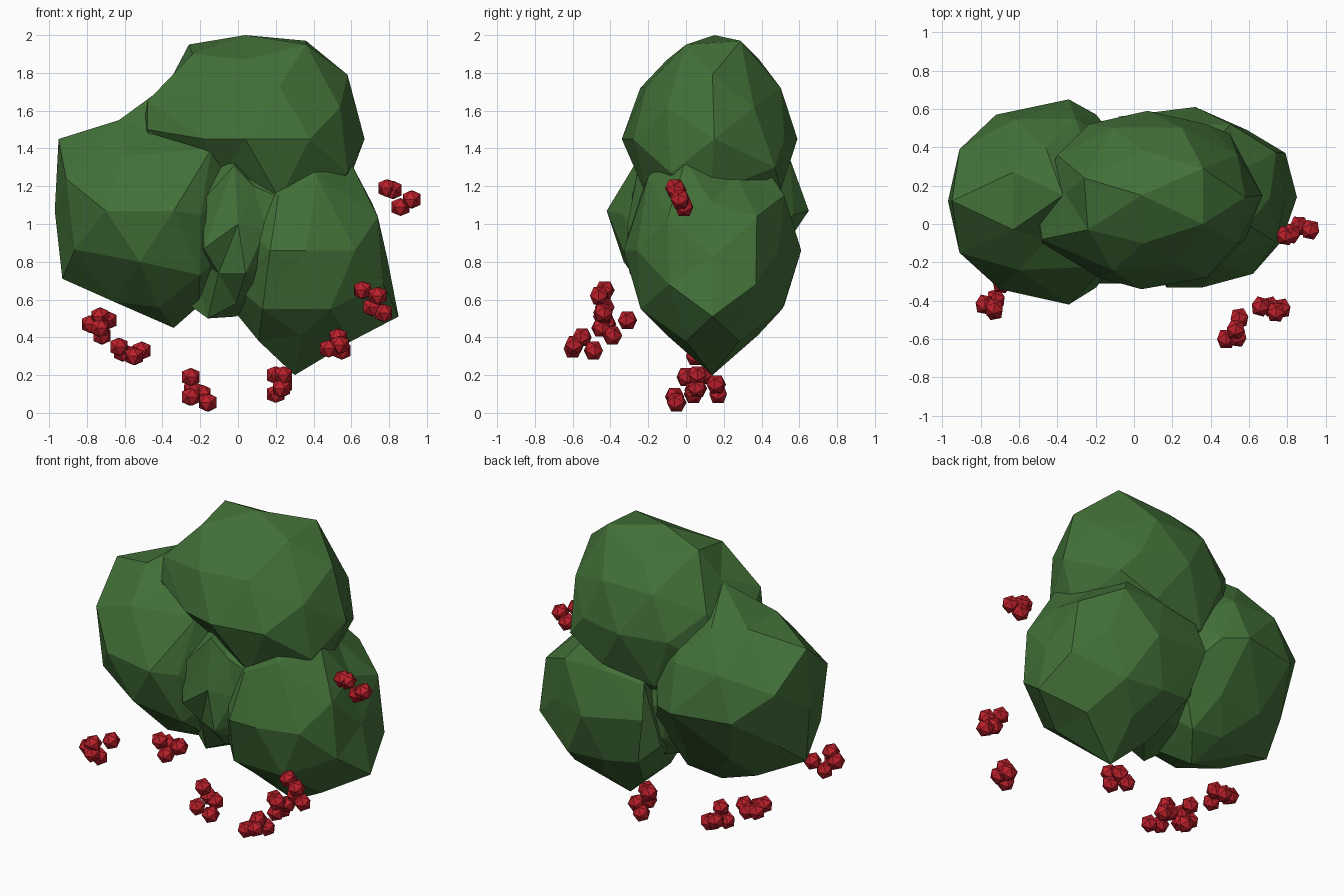
import bpy, bmesh, math, random
from mathutils import Vector, Matrix
from itertools import product

random.seed(4)


def material(name, rgb):
    m = bpy.data.materials.new(name)
    m.diffuse_color = (*rgb, 1)
    return m


LEAF = material("leaf green", (0.055, 0.162, 0.04))
RED = material("berry red", (0.50, 0.014, 0.024))


def ball_points(detail):
    """Icosahedron corners, plus edge midpoints pushed to the sphere when detailed."""
    phi = (1 + math.sqrt(5)) / 2
    corners = []
    for s, t in product((-1, 1), repeat=2):
        corners += [Vector((s, t * phi, 0)), Vector((0, s, t * phi)), Vector((t * phi, 0, s))]
    mids = [(a + b).normalized() for i, a in enumerate(corners) for b in corners[:i]
            if (a - b).length < 2.1]
    return [c.normalized() for c in corners] + (mids if detail else [])


def add_ball(bm, detail):
    verts = [bm.verts.new(p) for p in ball_points(detail)]
    bmesh.ops.convex_hull(bm, input=verts)
    return verts


def finish(bm, name, mat):
    bmesh.ops.recalc_face_normals(bm, faces=bm.faces)
    me = bpy.data.meshes.new(name)
    bm.to_mesh(me)
    bm.free()
    me.materials.append(mat)
    ob = bpy.data.objects.new(name, me)
    bpy.context.collection.objects.link(ob)


def foliage(name, centre, radii, pulls):
    """Faceted ellipsoid whose nearest free corner moves to each pull point."""
    bm = bmesh.new()
    free = add_ball(bm, True)
    for v in free:
        v.co = Vector(c + r * p for c, r, p in zip(centre, radii, v.co))
    for target in map(Vector, pulls):
        v = min(free, key=lambda q: (q.co - target).length)
        v.co = target
        free.remove(v)
    finish(bm, name, LEAF)


# Foliage masses
foliage("upper_foliage", (0.07, 0.13, 1.45), (0.58, 0.46, 0.54), [
    (0.04, 0.15, 2.0), (-0.24, -0.03, 1.90), (0.36, 0.0, 1.95), (-0.26, 0.24, 1.95),
    (0.36, 0.29, 1.97), (0.05, -0.10, 1.87), (0.05, 0.38, 1.88), (0.58, 0.14, 1.79),
    (0.67, 0.15, 1.45), (-0.36, 0.16, 1.76), (-0.48, -0.08, 1.65), (-0.48, -0.10, 1.50),
    (0.22, -0.21, 1.73), (0.22, -0.20, 1.13), (0.38, -0.28, 1.45), (0.04, -0.34, 1.45),
    (-0.18, -0.28, 1.45), (0.58, -0.08, 1.27), (0.50, 0.47, 1.30), (-0.11, -0.08, 1.2),
    (-0.11, 0.48, 1.12)])

foliage("left_foliage", (-0.46, 0.12, 1.05), (0.50, 0.53, 0.60), [
    (-0.95, 0.12, 1.45), (-0.93, 0.10, 0.71), (-0.97, 0.12, 1.07), (-0.37, 0.15, 1.74),
    (-0.63, -0.03, 1.55), (-0.63, 0.27, 1.55), (-0.34, 0.12, 0.45), (-0.70, -0.34, 1.07),
    (-0.34, -0.42, 1.07), (-0.72, 0.57, 1.07), (-0.34, 0.65, 1.07), (-0.52, -0.33, 0.80),
    (-0.14, -0.22, 1.40), (-0.91, 0.39, 1.24), (-0.91, -0.15, 1.24), (-0.20, -0.28, 0.73),
    (-0.45, -0.08, 1.49), (-0.60, -0.24, 1.36), (-0.66, 0.0, 0.59), (-0.66, 0.22, 0.59),
    (-0.42, -0.12, 0.56), (-0.42, 0.30, 0.58), (-0.61, 0.42, 0.76), (-0.30, 0.44, 0.76),
    (-0.87, 0.30, 0.87)])

foliage("right_foliage", (0.36, 0.14, 0.86), (0.47, 0.47, 0.58), [
    (0.30, 0.14, 0.20), (0.85, 0.14, 0.51), (0.71, 0.14, 1.11), (0.79, 0.37, 0.68),
    (0.77, -0.09, 0.68), (0.79, 0.14, 0.82), (0.17, -0.33, 0.86), (0.62, -0.26, 0.86),
    (0.13, -0.23, 0.55), (0.49, -0.24, 0.55), (0.42, -0.20, 1.25), (0.49, 0.51, 0.55),
    (0.32, 0.61, 0.86), (0.59, 0.49, 0.86), (0.33, -0.10, 0.41), (0.33, 0.38, 0.41),
    (0.60, 0.0, 0.38), (0.60, 0.28, 0.38), (0.11, 0.0, 0.38), (0.11, 0.28, 0.38),
    (-0.08, 0.56, 0.92), (-0.05, 0.50, 1.12), (0.0, 0.49, 0.60), (-0.07, 0.14, 0.60),
    (-0.10, 0.40, 0.70), (0.52, 0.26, 1.26)])

foliage("inner_foliage", (-0.01, 0.08, 0.97), (0.30, 0.38, 0.46), [
    (-0.18, -0.31, 0.87), (0.04, -0.30, 0.74), (-0.02, -0.25, 1.31), (0.20, -0.22, 1.15),
    (0.0, -0.31, 1.0), (-0.19, -0.29, 1.12), (-0.16, -0.10, 0.50), (-0.27, -0.05, 0.58)])

# Berry clusters
CLUSTERS = {
    "upper_right_berries": [(0.79, -0.06, 1.19), (0.82, -0.05, 1.18), (0.86, -0.01, 1.09),
                            (0.92, -0.03, 1.13)],
    "right_berries": [(0.66, -0.43, 0.65), (0.74, -0.46, 0.62), (0.71, -0.43, 0.56),
                      (0.77, -0.44, 0.53)],
    "front_right_berries": [(0.55, -0.49, 0.33), (0.53, -0.55, 0.40), (0.48, -0.60, 0.34),
                            (0.54, -0.59, 0.36)],
    "far_left_berries": [(-0.78, -0.42, 0.47), (-0.73, -0.44, 0.51), (-0.69, -0.31, 0.49),
                         (-0.72, -0.39, 0.41), (-0.73, -0.45, 0.45)],
    "left_berries": [(-0.63, 0.10, 0.35), (-0.61, 0.15, 0.32), (-0.55, 0.05, 0.30),
                     (-0.51, 0.13, 0.33), (-0.55, 0.16, 0.31)],
    "bottom_left_berries": [(-0.25, 0.0, 0.19), (-0.25, -0.06, 0.085), (-0.19, 0.04, 0.10),
                            (-0.16, -0.05, 0.055), (-0.24, 0.04, 0.12)],
    "bottom_right_berries": [(0.20, 0.09, 0.20), (0.24, 0.06, 0.20), (0.24, 0.16, 0.15),
                             (0.20, 0.17, 0.10), (0.23, 0.06, 0.13)],
}
for name, spots in CLUSTERS.items():
    bm = bmesh.new()
    for spot in spots:
        turn = Matrix.Rotation(random.uniform(-0.3, 0.3), 4, 'Z')
        bmesh.ops.transform(bm, verts=add_ball(bm, False),
                            matrix=Matrix.Translation(spot) @ turn @ Matrix.Scale(0.055, 4))
    finish(bm, name, RED)
